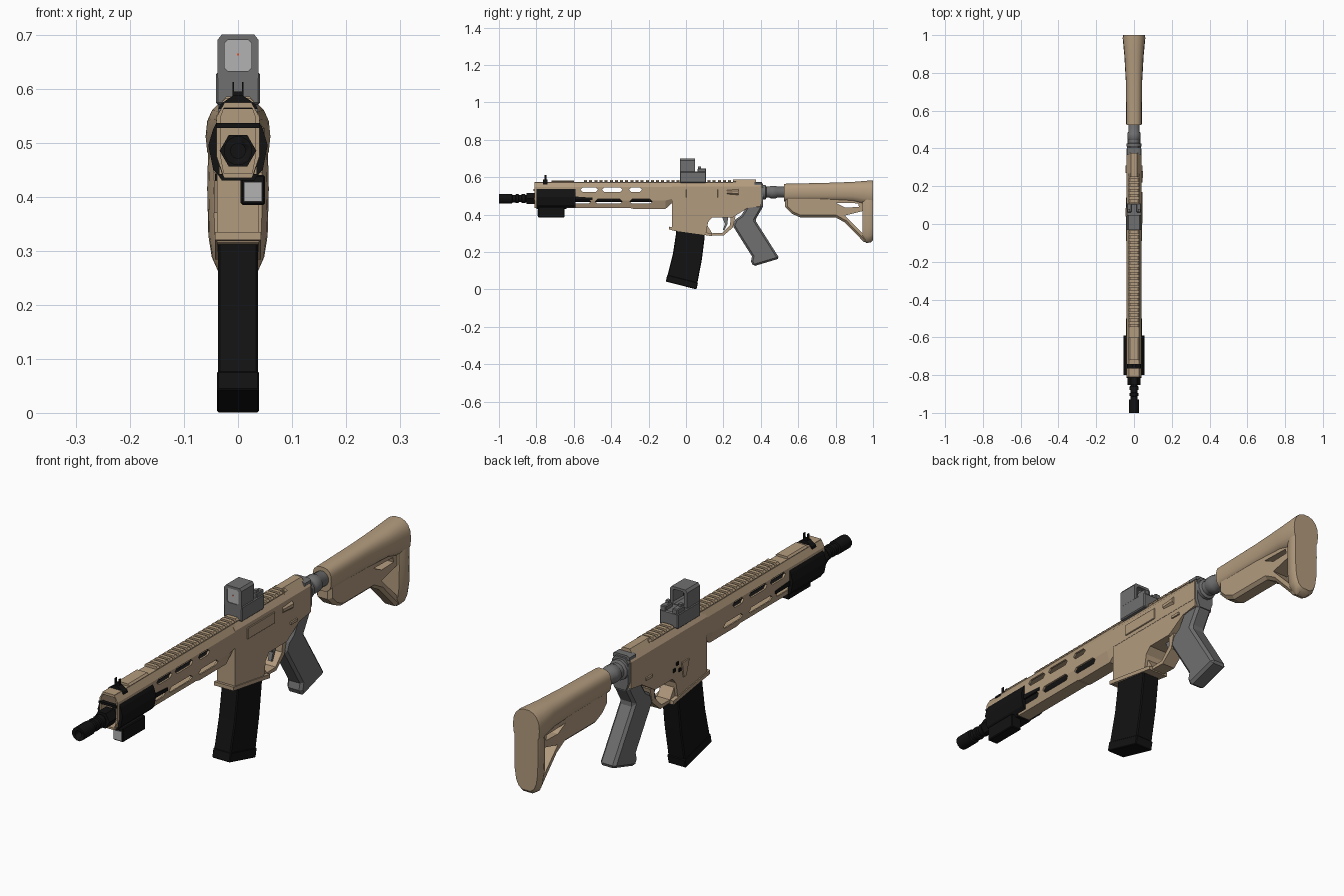
import bpy, bmesh, math

def mat(name, c):
    m = bpy.data.materials.new(name)
    m.diffuse_color = (*c, 1)
    return m

TAN = mat("tan", (0.45, 0.33, 0.21))
BLACK = mat("black", (0.006, 0.006, 0.006))
GREY = mat("grey", (0.16, 0.16, 0.16))
LIGHT = mat("light_grey", (0.45, 0.45, 0.45))
RED = mat("red", (0.9, 0.08, 0.02))

def loft(name, rings, m, smooth=False):
    """Skin closed rings of equal point count and cap both ends."""
    bm = bmesh.new()
    vs = [[bm.verts.new(p) for p in r] for r in rings]
    n = len(vs[0])
    for a, b in zip(vs, vs[1:]):
        for i in range(n):
            bm.faces.new((a[i], a[(i + 1) % n], b[(i + 1) % n], b[i]))
    bm.faces.new(vs[0])
    bm.faces.new(vs[-1])
    bmesh.ops.recalc_face_normals(bm, faces=bm.faces)
    me = bpy.data.meshes.new(name)
    bm.to_mesh(me)
    bm.free()
    me.materials.append(m)
    ob = bpy.data.objects.new(name, me)
    bpy.context.collection.objects.link(ob)
    if smooth:
        bpy.context.view_layer.objects.active = ob
        bpy.ops.object.select_all(action='DESELECT')
        ob.select_set(True)
        bpy.ops.object.shade_smooth_by_angle(angle=math.radians(35))
    return ob

def side(name, prof, x0, x1, m, bevel=0):
    """Extrude a (y, z) profile across x."""
    ob = loft(name, [[(x, y, z) for y, z in prof] for x in (x0, x1)], m)
    if bevel:
        b = ob.modifiers.new("bevel", 'BEVEL')
        b.width, b.segments = bevel, 1
        b.limit_method, b.angle_limit = 'ANGLE', math.radians(50)
    return ob

def box(name, x0, x1, y0, y1, z0, z1, m, bevel=0):
    return side(name, [(y0, z0), (y1, z0), (y1, z1), (y0, z1)], x0, x1, m, bevel)

def along(name, half, ys, m):
    """Extrude a mirrored (x, z) half section along y."""
    sec = half + [(-x, z) for x, z in reversed(half)]
    return loft(name, [[(x, y, z) for x, z in sec] for y in ys], m)

def lathe(name, pts, zc, m, n=12):
    """Turn (y, radius) points about an axis along y."""
    ang = [2 * math.pi * (i + 0.5) / n + math.pi / 2 for i in range(n)]
    return loft(name, [[(r * math.cos(a), y, zc + r * math.sin(a)) for a in ang] for y, r in pts], m, n > 8)

def oval(y, hw, z0, z1, e=1.0, n=18):
    out = []
    for i in range(n):
        c, s = math.cos(2 * math.pi * i / n), math.sin(2 * math.pi * i / n)
        f = lambda t: math.copysign(abs(t) ** e, t)
        out.append((hw * f(c), y, (z0 + z1) / 2 + (z1 - z0) / 2 * f(s)))
    return out

def cut(ob, cutter):
    md = ob.modifiers.new("cut", 'BOOLEAN')
    md.operation, md.solver, md.object = 'DIFFERENCE', 'EXACT', cutter
    cutter.hide_render = True
    dg = bpy.context.evaluated_depsgraph_get()
    me = bpy.data.meshes.new_from_object(ob.evaluated_get(dg))
    ob.modifiers.clear()
    ob.data = me
    bpy.data.objects.remove(cutter)

# Barrel and muzzle device
lathe("barrel", [(-0.82, 0.019), (-0.05, 0.019)], 0.485, BLACK)
muzzle = lathe("muzzle", [(-1, 0.027), (-0.93, 0.027), (-0.928, 0.02), (-0.912, 0.02), (-0.91, 0.025),
                          (-0.895, 0.025), (-0.893, 0.019), (-0.88, 0.019), (-0.878, 0.025), (-0.86, 0.025),
                          (-0.858, 0.02), (-0.85, 0.02)], 0.485, BLACK)
cut(muzzle, lathe("bore", [(-1.01, 0.014), (-0.96, 0.014)], 0.485, BLACK))
lathe("muzzle_collar", [(-0.852, 0.034), (-0.80, 0.034)], 0.485, BLACK, 6)

# Hollow handguard with slots
def guard_ring(y, bot, d=0.0):
    half = [(0.026, 0.572 - d), (0.04 - d, 0.547), (0.04 - d, max(0.475, bot + 0.012)), (0.026, bot + d)]
    return [(x, y, z) for x, z in half + [(-x, z) for x, z in reversed(half)]]

guard = loft("handguard", [guard_ring(-0.81, 0.435), guard_ring(-0.3, 0.435), guard_ring(-0.28, 0.43),
                           guard_ring(-0.11, 0.43), guard_ring(-0.06, 0.475)], TAN)
cut(guard, loft("hollow", [guard_ring(-0.9, 0.435, 0.008), guard_ring(-0.13, 0.435, 0.008)], TAN))
slots = [(-0.565, -0.47, 0.533), (-0.45, -0.34, 0.533), (-0.305, -0.235, 0.533),
         (-0.6, -0.51, 0.47), (-0.485, -0.34, 0.47), (-0.3, -0.18, 0.47)]
for a, b, z in slots:
    cut(guard, side("slot", [(a, z), (a + 0.012, z - 0.012), (b - 0.012, z - 0.012), (b, z),
                             (b - 0.012, z + 0.012), (a + 0.012, z + 0.012)], -0.1, 0.1, TAN))

# Top rail and its teeth
along("rail_base", [(0.022, 0.565), (0.026, 0.574)], (-0.81, 0.27), TAN)
tooth_ys = [-0.545 + 0.0275 * i for i in range(30)]
for i, y in enumerate(tooth_ys):
    if not -0.04 < y < 0.1:
        along(f"rail_tooth_{i:02d}", [(0.022, 0.57), (0.029, 0.577), (0.022, 0.585)], (y, y + 0.016), TAN)
along("rail_front", [(0.022, 0.57), (0.029, 0.576), (0.022, 0.583)], (-0.72, -0.6), TAN)

# Front accessory: side panels, lamp box, post sight
for s, tag in ((1, "right"), (-1, "left")):
    sec = [(0.036, 0.545), (0.046, 0.525), (0.055, 0.495), (0.046, 0.45), (0.034, 0.437)]
    loft("side_panel_" + tag, [[(s * x, y, z) for x, z in sec] for y in (-0.8, -0.59)], BLACK)
    side("panel_tail_" + tag, [(-0.6, 0.497), (-0.5, 0.49), (-0.5, 0.478), (-0.6, 0.478)], s * 0.035, s * 0.043, BLACK)
box("front_cross_bar", -0.04, 0.04, -0.815, -0.80, 0.527, 0.536, BLACK)
along("lower_plate", [(0.03, 0.43), (0.038, 0.442)], (-0.8, -0.64), BLACK)
box("lamp_box", 0.005, 0.05, -0.79, -0.65, 0.385, 0.44, BLACK, 0.003)
box("lamp_lens", 0.011, 0.044, -0.793, -0.785, 0.391, 0.427, LIGHT)
along("front_sight_base", [(0.036, 0.562), (0.034, 0.57), (0.008, 0.588)], (-0.765, -0.74), BLACK)
for s in (-1, 1):
    box("front_sight_prong", s * 0.007, s * 0.01, -0.757, -0.747, 0.592, 0.612, BLACK)
box("front_sight_yoke", -0.01, 0.01, -0.757, -0.747, 0.585, 0.595, BLACK)

# Upper receiver
along("upper_receiver", [(0.024, 0.573), (0.04, 0.55), (0.04, 0.475)], (-0.075, 0.4), TAN)
along("upper_rear_hump", [(0.016, 0.588), (0.03, 0.568)], (0.25, 0.375), TAN)
box("port_cover", 0.038, 0.044, 0.0, 0.17, 0.49, 0.535, TAN, 0.002)
lathe("case_deflector", [(0.22, 0.014), (0.28, 0.018)], 0.52, TAN, 8).location.x = 0.032

# Lower receiver, magazine well lip, trigger guard
side("lower_receiver", [(-0.075, 0.485), (-0.075, 0.315), (0.105, 0.29), (0.118, 0.36), (0.14, 0.385), (0.25, 0.385),
                        (0.33, 0.435), (0.4, 0.445), (0.4, 0.485)], -0.039, 0.039, TAN)
side("magazine_well_lip", [(-0.09, 0.335), (-0.09, 0.32), (0.14, 0.284), (0.14, 0.299)], -0.043, 0.043, TAN)
side("trigger_guard", [(0.10, 0.29), (0.2, 0.287), (0.25, 0.33), (0.265, 0.39), (0.238, 0.39), (0.236, 0.345),
                       (0.195, 0.302), (0.14, 0.30), (0.115, 0.34), (0.10, 0.34)], -0.028, 0.028, TAN)
side("trigger", [(0.19, 0.395), (0.225, 0.395), (0.222, 0.35), (0.205, 0.315), (0.197, 0.318), (0.208, 0.35)],
     -0.008, 0.008, GREY)
side("bolt_catch", [(0.04, 0.43), (0.085, 0.43), (0.075, 0.37), (0.06, 0.37)], -0.044, -0.036, TAN)
for i, (y, z) in enumerate([(0.105, 0.43), (0.125, 0.41), (0.09, 0.4)]):
    box(f"catch_detail_{i}", -0.043, -0.036, y, y + 0.013, z, z + 0.013, BLACK)
box("selector", -0.045, 0.045, 0.27, 0.31, 0.445, 0.455, TAN)

# Magazine
side("magazine", [(-0.05, 0.34), (-0.053, 0.3), (-0.07, 0.19), (-0.1, 0.07), (0.06, 0.03), (0.085, 0.16),
                  (0.1, 0.28), (0.1, 0.32)], -0.037, 0.037, BLACK, 0.004)
side("magazine_base", [(-0.1, 0.078), (-0.108, 0.042), (0.056, 0), (0.064, 0.036)], -0.039, 0.039, BLACK, 0.003)

# Pistol grip
side("grip", [(0.33, 0.45), (0.41, 0.45), (0.408, 0.435), (0.37, 0.37), (0.5, 0.165), (0.36, 0.123),
              (0.347, 0.15), (0.353, 0.176), (0.25, 0.34), (0.265, 0.375), (0.295, 0.395)], -0.034, 0.034, GREY, 0.01)

# Receiver end plate, charging handle, buffer tube
along("end_plate", [(0.022, 0.567), (0.036, 0.548), (0.036, 0.47), (0.025, 0.44)], (0.395, 0.413), GREY)
along("charging_handle", [(0.025, 0.575), (0.037, 0.57), (0.037, 0.558)], (0.365, 0.405), GREY)
lathe("castle_nut", [(0.41, 0.04), (0.425, 0.04), (0.43, 0.03), (0.45, 0.03)], 0.52, GREY)
lathe("buffer_tube", [(0.44, 0.027), (0.452, 0.035), (0.48, 0.035), (0.488, 0.03), (0.56, 0.03)], 0.52, GREY)

# Stock: upper tube, lower web with openings, butt pad
loft("stock_tube", [oval(0.525, 0.041, 0.47, 0.565, 0.75), oval(0.75, 0.043, 0.47, 0.57, 0.75),
                    oval(0.89, 0.051, 0.465, 0.575, 0.8), oval(0.985, 0.06, 0.44, 0.583, 0.85),
                    oval(1.0, 0.058, 0.44, 0.583, 0.85)], TAN, True)
web = side("stock_web", [(0.53, 0.51), (0.53, 0.44), (0.565, 0.405), (0.61, 0.385), (0.8, 0.385), (0.85, 0.357),
                         (0.93, 0.275), (0.95, 0.253), (0.98, 0.253), (0.98, 0.51)], -0.034, 0.034, TAN, 0.012)
cut(web, side("upper_opening", [(0.8, 0.463), (0.92, 0.46), (0.925, 0.44), (0.85, 0.438)], -0.1, 0.1, TAN))
cut(web, side("lower_opening", [(0.85, 0.395), (0.95, 0.42), (0.945, 0.3)], -0.1, 0.1, TAN))
loft("butt_pad", [oval(0.945, 0.045, 0.262, 0.56, 0.6), oval(0.965, 0.054, 0.246, 0.575, 0.6),
                  oval(0.988, 0.057, 0.25, 0.58, 0.6), oval(1.0, 0.052, 0.262, 0.578, 0.6)], TAN, True)

# Optic: base, windowed hood, lens, rear block
box("sight_base", -0.041, 0.041, -0.033, 0.108, 0.57, 0.63, GREY, 0.004)
hood = along("sight_hood", [(0.03, 0.7), (0.038, 0.69), (0.038, 0.62)], (-0.033, 0.047), GREY)
win = [(0.019, 0.69), (0.025, 0.684), (0.025, 0.639), (0.019, 0.633)]
cut(hood, along("window_cutter", win, (-0.1, 0.1), GREY))
along("sight_lens", win, (-0.03, -0.024), LIGHT)
along("sight_lens_back", win, (-0.0235, -0.02), BLACK)
box("aiming_dot", -0.002, 0.002, -0.032, -0.029, 0.661, 0.665, RED)
for s in (-1, 1):
    box("sight_rear_post", s * 0.014, s * 0.038, 0.062, 0.108, 0.625, 0.647, GREY, 0.003)
    box("sight_rear_tab", s * 0.02, s * 0.034, 0.064, 0.08, 0.64, 0.656, GREY)
